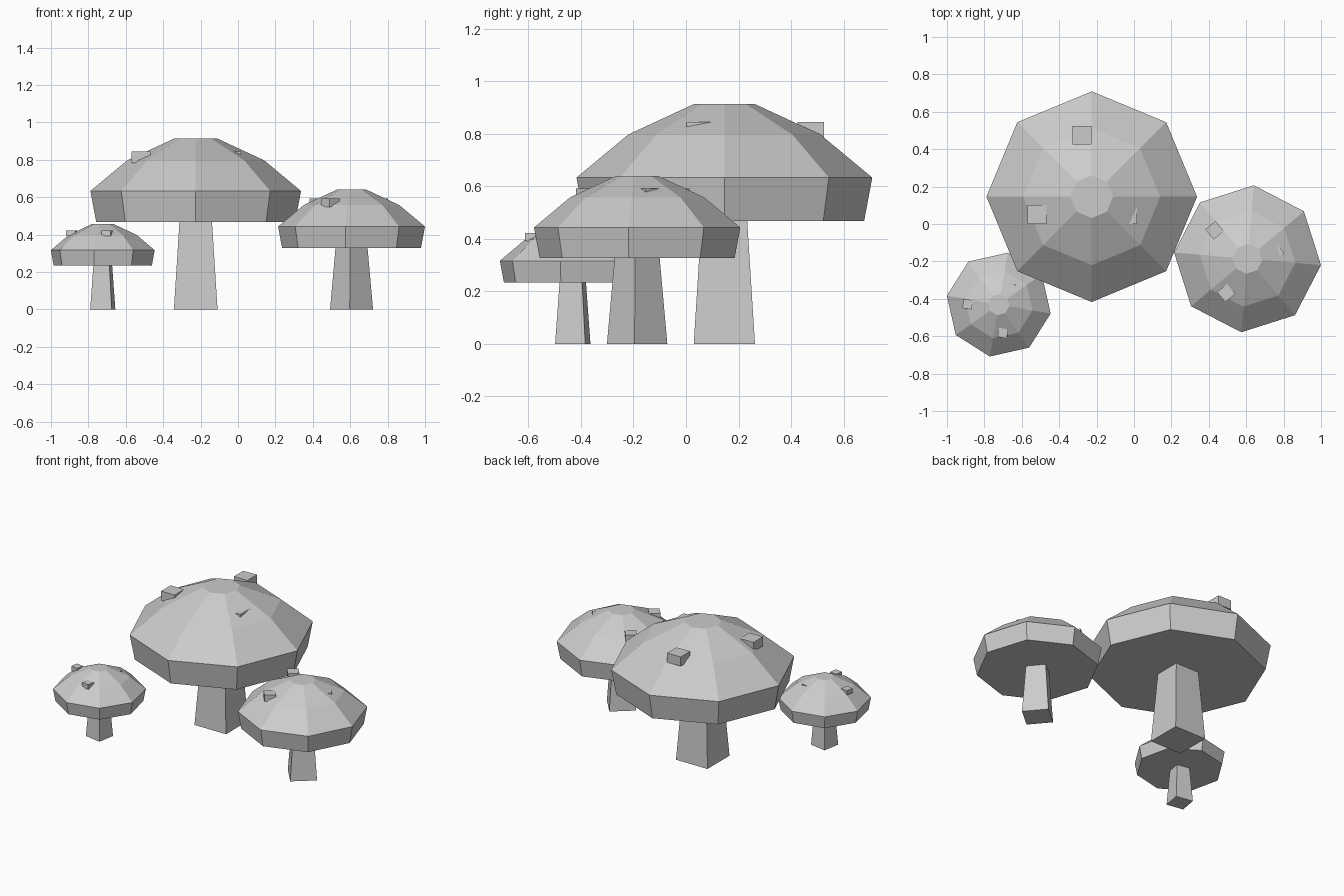
import bpy, bmesh, math
from mathutils import Matrix

if "Cube" in bpy.data.objects:
    bpy.data.objects.remove(bpy.data.objects["Cube"])

# (radius, height) profiles of the full-size mushroom
CAP = [(0.532, 0.467), (0.563, 0.633), (0.366, 0.797), (0.114, 0.914)]
STEM = [(0.1648, 0.0), (0.1215, 0.485)]
# spot centres relative to the stem axis
SPOTS = [(-0.052, 0.329), (-0.293, -0.095), (0.193, -0.095)]
SPOT_Z, SPOT_SIZE = 0.814, (0.1, 0.1, 0.062)


def finish(bm, name, place):
    bmesh.ops.recalc_face_normals(bm, faces=bm.faces)
    mesh = bpy.data.meshes.new(name)
    bm.to_mesh(mesh)
    bm.free()
    ob = bpy.data.objects.new(name, mesh)
    bpy.context.collection.objects.link(ob)
    ob.matrix_world = place


def lathe(name, profile, sides, phase, place):
    """Closed faceted solid of revolution."""
    bm = bmesh.new()
    rings = []
    for r, z in profile:
        angles = [phase + 2 * math.pi * i / sides for i in range(sides)]
        rings.append([bm.verts.new((r * math.cos(a), r * math.sin(a), z)) for a in angles])
    for low, high in zip(rings, rings[1:]):
        for i in range(sides):
            j = (i + 1) % sides
            bm.faces.new((low[i], low[j], high[j], high[i]))
    bm.faces.new(rings[0][::-1])
    bm.faces.new(rings[-1])
    finish(bm, name, place)


def spot(name, x, y, place):
    bm = bmesh.new()
    m = Matrix.Translation((x, y, SPOT_Z)) @ Matrix.Diagonal((*SPOT_SIZE, 1))
    bmesh.ops.create_cube(bm, size=1, matrix=m)
    finish(bm, name, place)


def mushroom(name, x, y, scale, turn):
    place = (Matrix.Translation((x, y, 0)) @ Matrix.Rotation(turn, 4, 'Z')
             @ Matrix.Scale(scale, 4))
    lathe(name + "_stem", STEM, 4, math.pi / 4, place)
    lathe(name + "_cap", CAP, 8, 0, place)
    for i, (sx, sy) in enumerate(SPOTS, 1):
        spot(f"{name}_spot_{i}", sx, sy, place)


# cluster of three, each copy smaller and turned further
mushroom("large_mushroom", -0.226, 0.146, 1.0, 0.0)
mushroom("medium_mushroom", 0.607, -0.186, 0.7, 0.7)
mushroom("small_mushroom", -0.723, -0.431, 0.5, 1.4)
